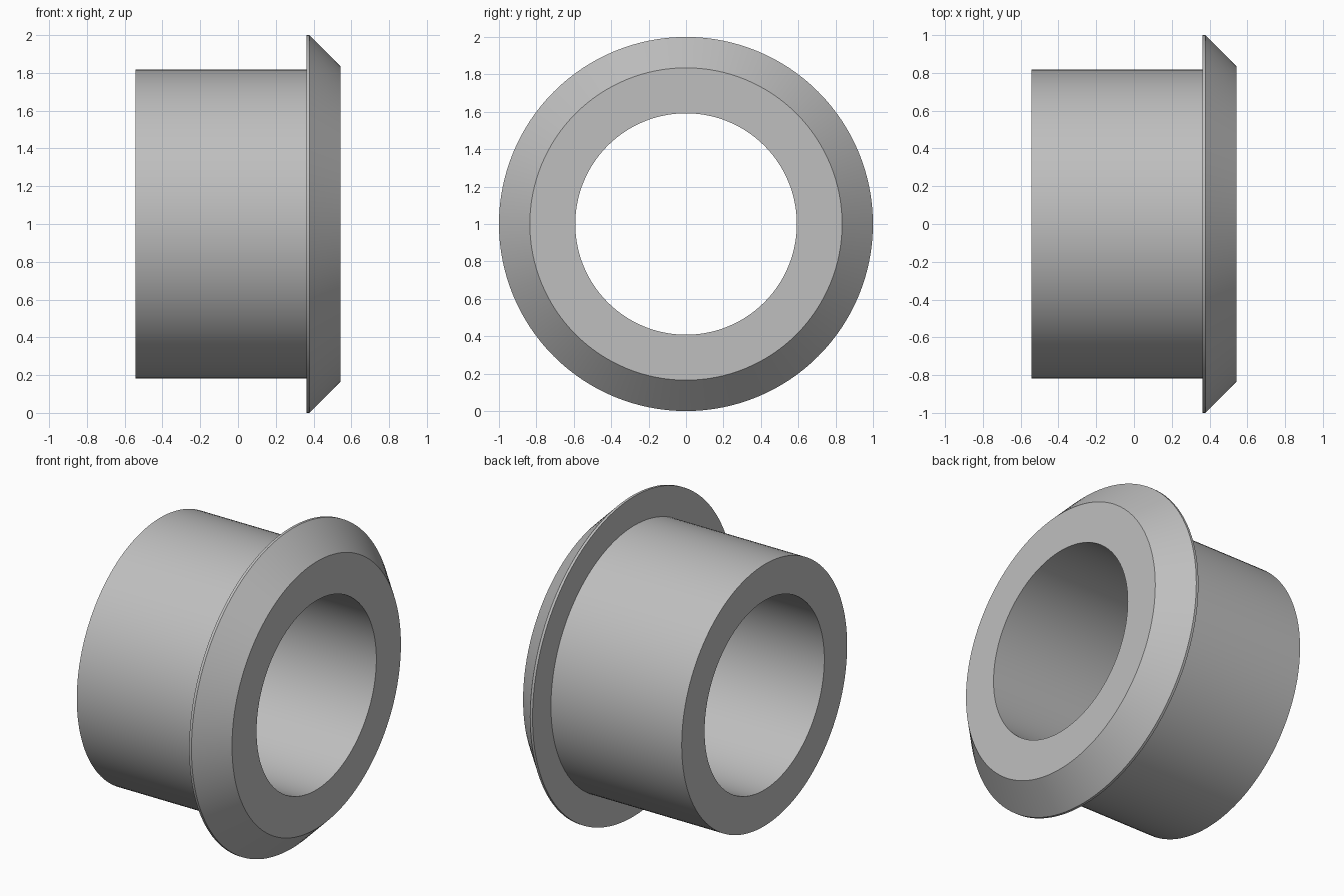
import bpy
import bmesh
import math
from mathutils import Matrix, Vector

SEGMENTS = 128
TUBE_R, BORE_R = 0.818, 0.592
BACK_X, FLANGE_X, RIM_X, FACE_X = -0.543, 0.362, 0.378, 0.543
RIM_R, FACE_R = 1.0, 0.835

cube = bpy.data.objects.get("Cube")
if cube:
    bpy.data.objects.remove(cube, do_unlink=True)


def make_material(name, colour):
    mat = bpy.data.materials.new(name)
    mat.use_nodes = True
    mat.diffuse_color = colour
    mat.node_tree.nodes["Principled BSDF"].inputs["Base Color"].default_value = colour
    return mat


def lathe_x(name, profile, mat):
    """Revolve a closed (x, radius) profile about the x axis."""
    bm = bmesh.new()
    rings = []
    for i in range(SEGMENTS):
        turn = Matrix.Rotation(math.tau * i / SEGMENTS, 3, "X")
        rings.append([bm.verts.new(turn @ Vector((x, 0, r))) for x, r in profile])
    for i, ring in enumerate(rings):
        after = rings[(i + 1) % SEGMENTS]
        for j in range(len(profile)):
            k = (j + 1) % len(profile)
            bm.faces.new((ring[j], ring[k], after[k], after[j]))
    bmesh.ops.recalc_face_normals(bm, faces=bm.faces)
    mesh = bpy.data.meshes.new(name)
    bm.to_mesh(mesh)
    bm.free()
    mesh.materials.append(mat)
    obj = bpy.data.objects.new(name, mesh)
    obj.location.z = RIM_R
    bpy.context.collection.objects.link(obj)
    bpy.ops.object.select_all(action="DESELECT")
    obj.select_set(True)
    bpy.context.view_layer.objects.active = obj
    bpy.ops.object.shade_smooth_by_angle(angle=math.radians(20))
    return obj


grey = make_material("light_grey", (0.52, 0.52, 0.52, 1))

# Sleeve with a through bore and a chamfered flange, as one solid
lathe_x("flanged_bushing", [
    (BACK_X, BORE_R), (BACK_X, TUBE_R), (FLANGE_X, TUBE_R),
    (FLANGE_X, RIM_R), (RIM_X, RIM_R), (FACE_X, FACE_R), (FACE_X, BORE_R),
], grey)
